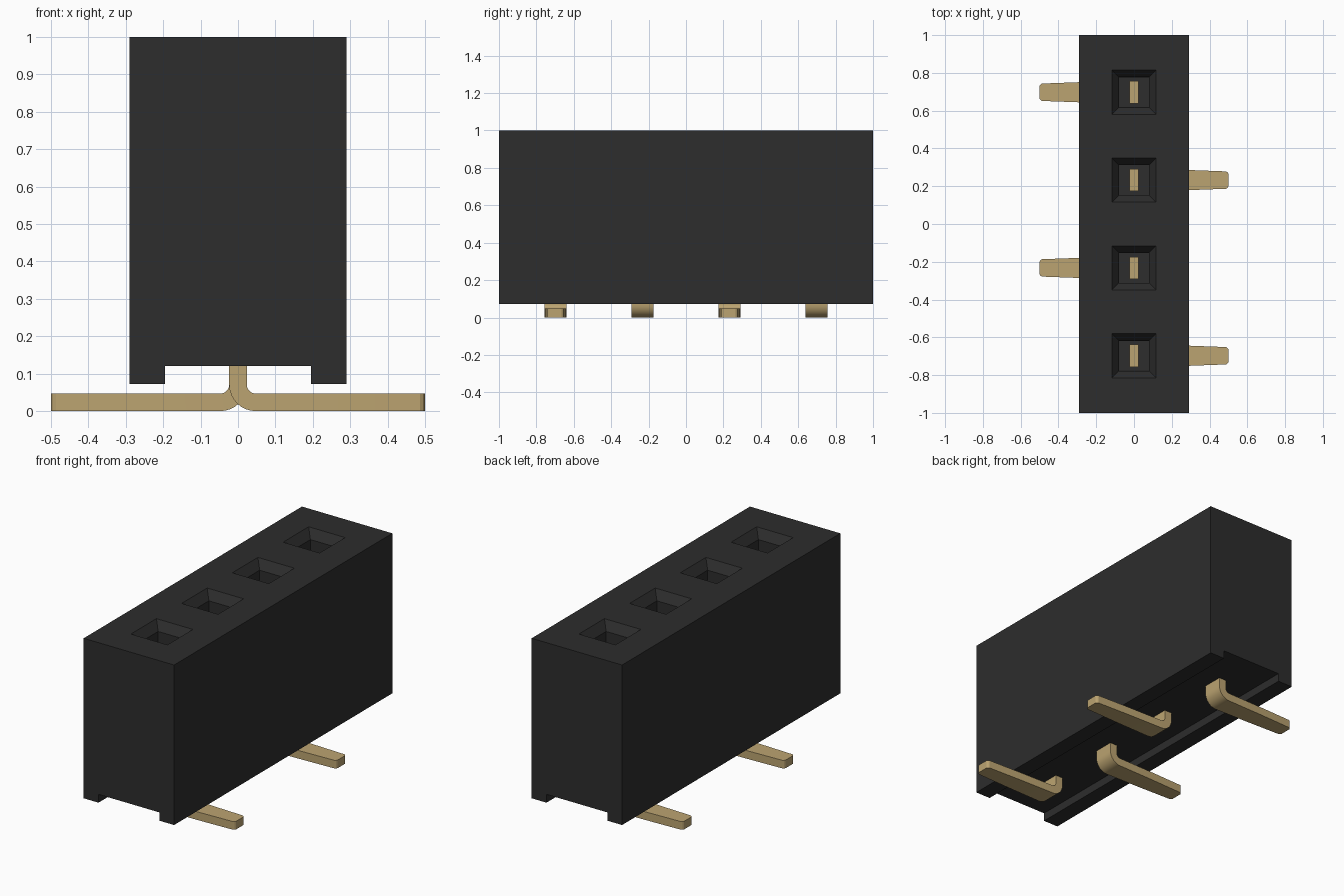
import bpy, bmesh, math
from mathutils import Vector

cube = bpy.data.objects.get("Cube")
if cube:
    bpy.data.objects.remove(cube, do_unlink=True)


def material(name, color):
    m = bpy.data.materials.new(name)
    m.use_nodes = True
    m.diffuse_color = color
    bsdf = m.node_tree.nodes["Principled BSDF"]
    bsdf.inputs["Base Color"].default_value = color
    bsdf.inputs["Roughness"].default_value = 0.6
    return m


black = material("black plastic", (0.026, 0.026, 0.026, 1))
gold = material("gold metal", (0.50, 0.37, 0.165, 1))


def add_object(name, bm, mat):
    bmesh.ops.recalc_face_normals(bm, faces=bm.faces[:])
    mesh = bpy.data.meshes.new(name)
    bm.to_mesh(mesh)
    bm.free()
    mesh.materials.append(mat)
    ob = bpy.data.objects.new(name, mesh)
    bpy.context.collection.objects.link(ob)
    return ob


PITCH = 0.465
ROWS = [(i - 1.5) * PITCH for i in range(4)]
HOLE = 0.117

# Housing: end profile with a channel underneath, extruded along the row
bm = bmesh.new()
half = [(0.195, 0.12), (0.195, 0.072), (0.29, 0.072), (0.29, 1.0)]
outline = half + [(-x, z) for x, z in reversed(half)]
end = bm.faces.new([bm.verts.new((x, -1, z)) for x, z in outline])
out = bmesh.ops.extrude_face_region(bm, geom=[end])
bmesh.ops.translate(bm, vec=(0, 2, 0),
                    verts=[g for g in out["geom"] if isinstance(g, bmesh.types.BMVert)])
bmesh.ops.recalc_face_normals(bm, faces=bm.faces[:])


def cut(point, normal):
    geom = bm.verts[:] + bm.edges[:] + bm.faces[:]
    bmesh.ops.bisect_plane(bm, geom=geom, plane_co=point, plane_no=normal)


# Socket openings: cut squares into the top, then sink funnels and shafts
for s in (-HOLE, HOLE):
    cut((s, 0, 0), (1, 0, 0))
    for y in ROWS:
        cut((0, y + s, 0), (0, 1, 0))
squares = []
for f in bm.faces:
    c = f.calc_center_median()
    if c.z > 0.999 and abs(c.x) < 0.01 and any(abs(c.y - y) < 0.01 for y in ROWS):
        squares.append(f)
for thickness, depth in ((0.053, -0.05), (0.0005, -0.7)):
    bmesh.ops.inset_individual(bm, faces=squares, thickness=thickness, depth=depth)
add_object("housing", bm, black)


# Pins: upright blade inside the socket, bent outwards into a tapered foot
def make_pin(name, y, side):
    t, r_in, r_out = 0.0235, 0.0235, 0.0705
    # each station: outer point, inner point (x, z) and half width
    stations = [((-t, 0.4), (t, 0.4), 0.059)]
    for i in range(9):
        a = math.pi / 2 * i / 8
        d = Vector((-math.cos(a), -math.sin(a)))
        c = Vector((r_out - t, r_out))
        stations.append((c + d * r_out, c + d * r_in, 0.059))
    for x, w in ((0.27, 0.054), (0.487, 0.046), (0.495, 0.041), (0.5, 0.033)):
        stations.append(((x, 0), (x, 2 * t), w))
    bm = bmesh.new()
    rings = []
    for o, n, w in stations:
        corners = ((o, -w), (o, w), (n, w), (n, -w))
        rings.append([bm.verts.new((side * p[0], y + v, p[1])) for p, v in corners])
    for a, b in zip(rings, rings[1:]):
        for i in range(4):
            j = (i + 1) % 4
            bm.faces.new((a[i], a[j], b[j], b[i]))
    bm.faces.new(rings[0])
    bm.faces.new(rings[-1])
    ob = add_object(name, bm, gold)
    bpy.ops.object.select_all(action="DESELECT")
    ob.select_set(True)
    bpy.context.view_layer.objects.active = ob
    bpy.ops.object.shade_smooth_by_angle(angle=math.radians(25))


for i, y in enumerate(ROWS):
    make_pin("pin_%d" % (i + 1), y, 1 if i % 2 == 0 else -1)
